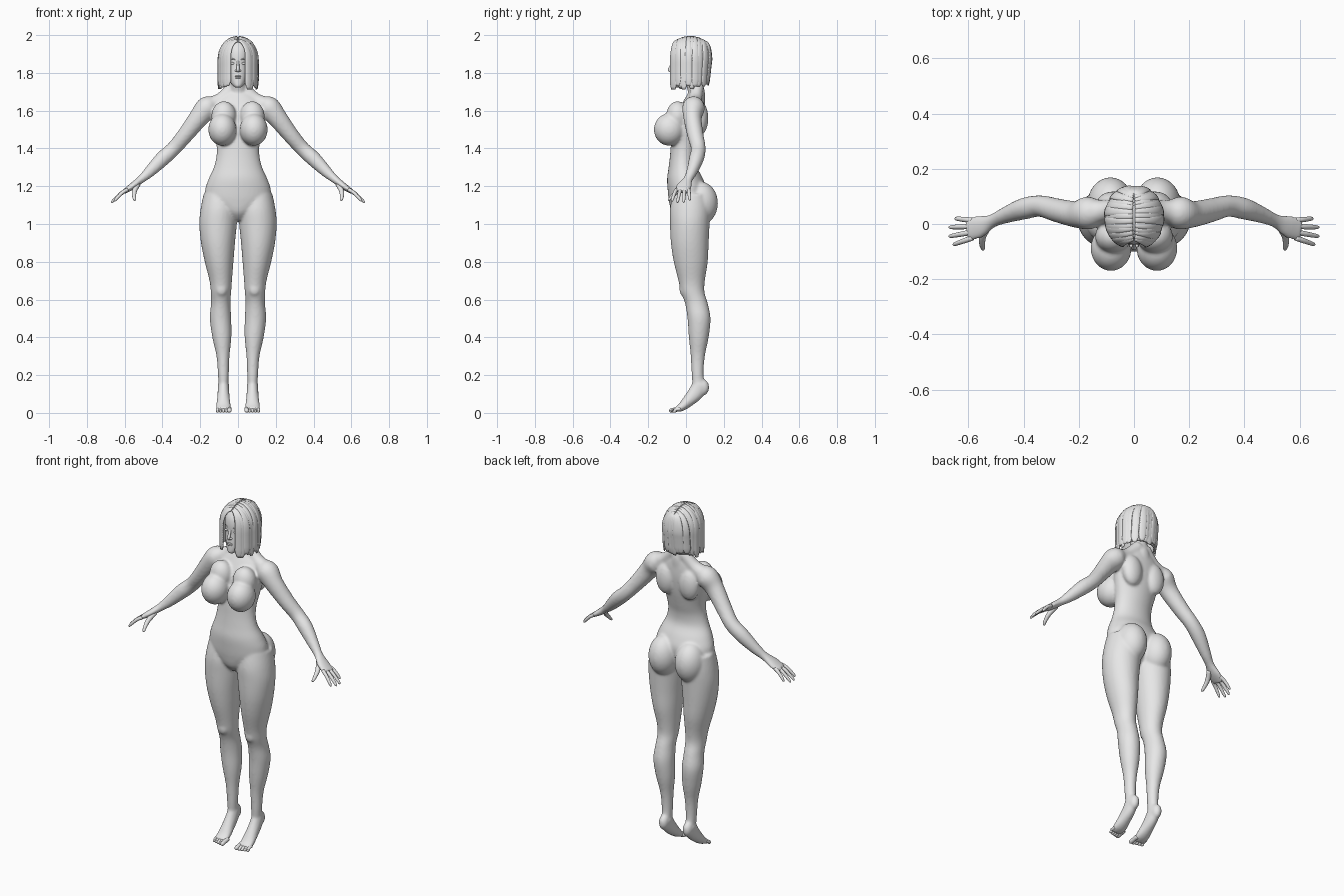
import bpy, bmesh, math, random
from mathutils import Vector, Matrix

random.seed(4)
default_cube = bpy.data.objects.get("Cube")
if default_cube:
    bpy.data.objects.remove(default_cube)

clay = bpy.data.materials.new("plain_grey")
clay.use_nodes = True
grey = (0.8, 0.8, 0.8, 1)
clay.diffuse_color = grey
clay.node_tree.nodes["Principled BSDF"].inputs["Base Color"].default_value = grey


def spline(rows, steps):
    """Smoothly resample rows of numbers."""
    result = []
    last = len(rows) - 1
    for i in range(last):
        a, b, c, d = (rows[max(0, min(last, i + k))] for k in (-1, 0, 1, 2))
        for s in range(steps):
            t = s / steps
            result.append([q + 0.5 * t * (r - p + t * (2 * p - 5 * q + 4 * r - w
                           + t * (3 * (q - r) + w - p)))
                           for p, q, r, w in zip(a, b, c, d)])
    result.append(list(rows[-1]))
    return result


def tube(bm, rows, side=1, ref=None, sides=24, steps=4):
    """Loft ellipses through rows of x, y, z, radius, radius; level rings if no ref."""
    rows = spline(rows, steps)
    centres = [Vector((r[0] * side, r[1], r[2])) for r in rows]
    rings = []
    for i, row in enumerate(rows):
        u, v = Vector((1, 0, 0)), Vector((0, 1, 0))
        if ref:
            along = centres[min(i + 1, len(rows) - 1)] - centres[max(i - 1, 0)]
            along.normalize()
            u = Vector((ref[0] * side, ref[1], ref[2]))
            u = (u - along * u.dot(along)).normalized()
            v = along.cross(u)
        ring = []
        for k in range(sides):
            a = math.tau * k / sides
            point = centres[i] + u * row[3] * math.cos(a) + v * row[4] * math.sin(a)
            ring.append(bm.verts.new(point))
        rings.append(ring)
    for lower, upper in zip(rings, rings[1:]):
        for k in range(sides):
            j = (k + 1) % sides
            bm.faces.new((lower[k], lower[j], upper[j], upper[k]))
    bm.faces.new(rings[0])
    bm.faces.new(rings[-1])


def ball(bm, centre, radii, side=1):
    x, y, z = centre
    matrix = Matrix.Translation((x * side, y, z)) @ Matrix.Diagonal((*radii, 1))
    bmesh.ops.create_uvsphere(bm, u_segments=32, v_segments=20, radius=1, matrix=matrix)


def finish(bm, name):
    bmesh.ops.recalc_face_normals(bm, faces=bm.faces)
    for face in bm.faces:
        face.smooth = True
    mesh = bpy.data.meshes.new(name)
    bm.to_mesh(mesh)
    bm.free()
    mesh.materials.append(clay)
    obj = bpy.data.objects.new(name, mesh)
    bpy.context.collection.objects.link(obj)
    return obj


def level(x, half_width, front, back, z):
    return (x, (front + back) / 2, z, half_width, (back - front) / 2)


# Body: torso, neck and limbs fused into one smooth skin
body = bmesh.new()
torso = [(1.02, .03, -.04, .05), (1.06, .09, -.075, .08), (1.12, .165, -.09, .1),
         (1.18, .174, -.097, .11), (1.24, .155, -.1, .09), (1.3, .128, -.092, .06),
         (1.36, .114, -.085, .058), (1.42, .114, -.08, .072), (1.5, .13, -.07, .09),
         (1.58, .145, -.05, .1), (1.64, .13, -.02, .1), (1.69, .08, .01, .095)]
tube(body, [level(0, w, f, b, z) for z, w, f, b in torso], sides=40)
tube(body, [(0, .06, 1.64, .06, .04), (0, .055, 1.7, .048, .045),
            (0, .04, 1.76, .045, .045), (0, .03, 1.82, .045, .045)])

leg = [(1.16, .01, .182, -.07, .12), (1.08, .002, .198, -.085, .13),
       (1.0, .006, .205, -.085, .125), (.9, .016, .196, -.08, .12),
       (.8, .024, .176, -.065, .115), (.7, .032, .151, -.04, .1),
       (.64, .036, .144, -.027, .098), (.58, .04, .143, -.005, .115),
       (.5, .036, .149, .008, .13), (.4, .035, .136, .015, .12),
       (.3, .045, .114, .025, .1), (.2, .049, .106, .03, .093), (.13, .051, .103, .035, .105)]
arm = [(.13, .045, 1.635, .045, .045), (.165, .04, 1.615, .06, .06),
       (.21, .035, 1.56, .048, .052), (.28, .05, 1.47, .043, .043),
       (.34, .065, 1.4, .039, .039), (.4, .055, 1.345, .039, .04),
       (.47, .03, 1.275, .029, .03), (.515, .01, 1.235, .025, .021),
       (.56, -.01, 1.2, .041, .018), (.605, -.02, 1.17, .041, .012)]
foot = [(.077, .075, .15, .03, .04), (.077, .055, .11, .031, .042),
        (.077, .015, .066, .035, .033), (.077, -.025, .03, .04, .022),
        (.077, -.058, .016, .039, .012)]
for side in (1, -1):
    tube(body, [level((i + o) / 2, (o - i) / 2, f, b, z) for z, i, o, f, b in leg], side, sides=32)
    tube(body, arm, side, ref=(0, 1, 0))
    tube(body, foot, side, ref=(1, 0, 0))
    # Neck to shoulder slope
    tube(body, [(.02, .06, 1.73, .035, .035), (.09, .05, 1.66, .036, .036),
                (.16, .04, 1.62, .052, .052)], side, ref=(0, 1, 0))
    # Heel, hip, chest, shoulder blade and kneecap masses
    ball(body, (.077, .088, .135), (.028, .035, .044), side)
    ball(body, (.085, .075, 1.11), (.083, .094, .115), side)
    ball(body, (.083, -.088, 1.5), (.074, .082, .086), side)
    ball(body, (.075, -.045, 1.57), (.066, .06, .08), side)
    ball(body, (.075, .075, 1.56), (.06, .043, .09), side)
    ball(body, (.088, -.01, .655), (.032, .025, .04), side)
skin = finish(body, "body")
fuse = skin.modifiers.new("fuse", "REMESH")
fuse.mode = "VOXEL"
fuse.voxel_size = 0.007
fuse.use_smooth_shade = True
soften = skin.modifiers.new("soften", "SMOOTH")
soften.factor = 0.5
soften.iterations = 8

# Fingers and toes
fingers, toes = bmesh.new(), bmesh.new()
tips = [(.655, -.075, 1.12), (.67, -.045, 1.113), (.67, -.012, 1.113), (.648, .02, 1.125)]
for side in (1, -1):
    for k, tip in enumerate(tips):
        start, end = Vector((.585, -.05 + .021 * k, 1.183)), Vector(tip)
        rows = []
        for t, r in ((0, .01), (.4, .0095), (.8, .008), (.95, .006), (1, .002)):
            p = start.lerp(end, t) + Vector((0, 0, .008 * math.sin(math.pi * t)))
            rows.append((*p, r, r))
        tube(fingers, rows, side, ref=(0, 1, 0), sides=12, steps=3)
    tube(fingers, [(.53, -.01, 1.21, .014, .014), (.548, -.045, 1.175, .013, .012),
                   (.55, -.075, 1.145, .01, .009), (.547, -.09, 1.128, .007, .006),
                   (.547, -.093, 1.124, .002, .002)], side, ref=(1, 0, 0), sides=12)
    for k in range(5):
        r = .012 if k == 0 else .0085
        x, tip_y = .046 + .0155 * k, -.089 + .0045 * k
        tube(toes, [(x, -.03, .022, r, r), (x, -.055, .017, r, r),
                    (x, tip_y + .012, r + .001, r, r), (x, tip_y + .003, r, r * .75, r * .7),
                    (x, tip_y, r, r * .2, r * .2)], side, ref=(1, 0, 0), sides=12)
finish(fingers, "fingers")
finish(toes, "toes")

# Head
head = bmesh.new()
skull = [(1.722, .012, -.07, -.045), (1.73, .024, -.08, -.01), (1.75, .041, -.081, .03),
         (1.79, .057, -.078, .07), (1.84, .067, -.074, .105), (1.89, .073, -.074, .118),
         (1.93, .07, -.064, .115), (1.965, .05, -.035, .085), (1.98, .015, 0, .045)]
tube(head, [level(0, w, f, b, z) for z, w, f, b in skull], sides=32)
finish(head, "head")

# Face: nose, lips, eyes, brows and ears
face = bmesh.new()
tube(face, [(0, -.066, 1.868, .006, .006), (0, -.078, 1.84, .007, .007),
            (0, -.087, 1.818, .009, .008), (0, -.083, 1.808, .009, .005)],
     ref=(1, 0, 0), sides=12)
ball(face, (0, -.079, 1.782), (.019, .006, .004))
ball(face, (0, -.079, 1.774), (.016, .007, .005))
for side in (1, -1):
    ball(face, (.009, -.078, 1.812), (.007, .008, .006), side)
    ball(face, (.029, -.064, 1.85), (.014, .007, .0065), side)
    tube(face, [(.013, -.071, 1.868, .002, .002), (.028, -.067, 1.875, .003, .003),
                (.044, -.058, 1.869, .001, .001)], side, ref=(0, 0, 1), sides=8)
    ball(face, (.07, .02, 1.83), (.008, .018, .03), side)
finish(face, "face_features")


def strand(angle, t, bottom, scale=1):
    """Point on the bob: out from the centre parting, then straight down."""
    forward, outward = math.cos(angle), math.sin(angle)
    bend = min(t / .5, 1) * math.pi / 2
    spread, drop = math.sin(bend), 1 - math.cos(bend)
    top = 1.99 - .03 * forward ** 2
    fall = max(0, t - .5) / .5
    reach = .085 + (.113 * scale - .085) * spread
    tuck = .015 * fall * max(0, -forward)
    return Vector((.004 + .099 * scale * outward * spread, .022 - reach * forward - tuck,
                   top - (top - 1.87) * drop - (1.87 - bottom) * fall))


# Hair: an inner shell under overlapping pointed locks
shell, locks = bmesh.new(), bmesh.new()
FRONT = .56
for side in (1, -1):
    columns = []
    for i in range(25):
        angle = FRONT + (math.pi - FRONT) * i / 24
        points = [strand(angle, j / 16, 1.74, .97) for j in range(17)]
        columns.append([shell.verts.new((p.x * side - .004 * side, p.y, p.z)) for p in points])
    for a, b in zip(columns, columns[1:]):
        for j in range(16):
            shell.faces.new((a[j], b[j], b[j + 1], a[j + 1]))
    for i in range(15):
        angle = FRONT + (math.pi - FRONT) * (i + random.uniform(-.2, .2) * (i > 0)) / 14.3
        bottom = random.uniform(1.71, 1.735) + .015 * (angle > 2)
        lift = random.uniform(.97, 1.02)
        rows = []
        for j in range(11):
            t = j / 10
            width = .011 + .01 * min(1, t * 2)
            width *= .45 if j == 10 else 1
            rows.append((*strand(angle, t, bottom, lift), width, .006 if j < 10 else .003))
        tube(locks, rows, side, ref=(math.cos(angle), math.sin(angle), 0), sides=10, steps=2)
bmesh.ops.remove_doubles(shell, verts=shell.verts, dist=.0005)
shell_obj = finish(shell, "hair_shell")
thick = shell_obj.modifiers.new("thickness", "SOLIDIFY")
thick.thickness = .006
finish(locks, "hair_locks")
